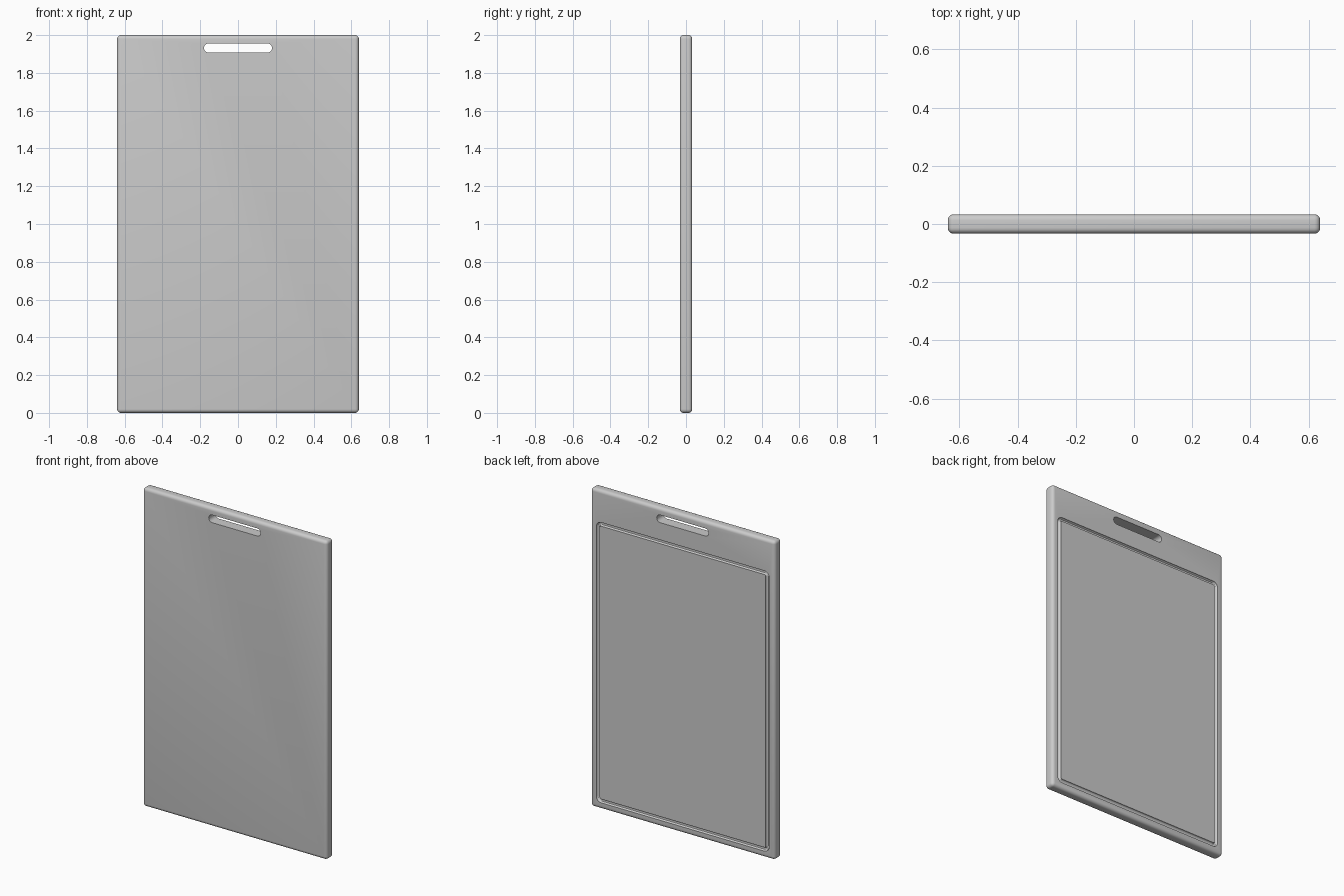
import bpy, bmesh
from math import sin, cos, pi

if "Cube" in bpy.data.objects:
    bpy.data.objects.remove(bpy.data.objects["Cube"])

W, T, H = 1.28, 0.066, 2.0


def rounded_loop(x0, x1, z0, z1, r, n=8):
    """Outline of a rounded rectangle in the XZ plane."""
    pts = []
    corners = [(x1 - r, z1 - r), (x0 + r, z1 - r), (x0 + r, z0 + r), (x1 - r, z0 + r)]
    for q, (cx, cz) in enumerate(corners):
        for i in range(n + 1):
            a = (q + i / n) * pi / 2
            pts.append((cx + r * cos(a), cz + r * sin(a)))
    return pts


def skin(name, loops, closed):
    """Join successive loops into a solid; closed makes a ring, otherwise the ends are capped."""
    bm = bmesh.new()
    rows = [[bm.verts.new(p) for p in loop] for loop in loops]
    pairs = list(zip(rows, rows[1:])) + ([(rows[-1], rows[0])] if closed else [])
    for a, b in pairs:
        for i in range(len(a)):
            j = (i + 1) % len(a)
            bm.faces.new((a[i], a[j], b[j], b[i]))
    if not closed:
        bm.faces.new(rows[0])
        bm.faces.new(rows[-1])
    bmesh.ops.recalc_face_normals(bm, faces=bm.faces)
    me = bpy.data.meshes.new(name)
    bm.to_mesh(me)
    bm.free()
    ob = bpy.data.objects.new(name, me)
    bpy.context.collection.objects.link(ob)
    return ob


# Board slab with softened edges
bpy.ops.mesh.primitive_cube_add(size=1, location=(0, 0, H / 2))
board = bpy.context.object
board.name = "cutting_board"
board.scale = (W, T, H)
bpy.ops.object.transform_apply(location=True, scale=True)
bev = board.modifiers.new("edge_rounding", 'BEVEL')
bev.width, bev.segments = 0.02, 5

# Handle slot through the top
slot_outline = rounded_loop(-0.18, 0.18, 1.908, 1.956, 0.0235)
slot = skin("handle_slot_cutter", [[(x, y, z) for x, z in slot_outline] for y in (-0.1, 0.1)], False)

# Juice groove: half-round channel around the back face
R = 0.012
loops = []
for k in range(12):
    a = 2 * pi * k / 12
    d = R * cos(a)
    outline = rounded_loop(-0.588 - d, 0.588 + d, 0.052 - d, 1.788 + d, 0.022 + d)
    loops.append([(x, T / 2 + R * sin(a) - 0.001, z) for x, z in outline])
groove = skin("juice_groove_cutter", loops, True)

# Cut both features and clear the helpers
for cutter in (slot, groove):
    cutter.hide_render = True
    mod = board.modifiers.new(cutter.name, 'BOOLEAN')
    mod.operation, mod.solver, mod.object = 'DIFFERENCE', 'EXACT', cutter
bpy.context.view_layer.objects.active = board
for name in [m.name for m in board.modifiers]:
    bpy.ops.object.modifier_apply(modifier=name)
for cutter in (slot, groove):
    bpy.data.objects.remove(cutter)

bpy.ops.object.select_all(action='DESELECT')
board.select_set(True)
bpy.ops.object.shade_smooth_by_angle()
